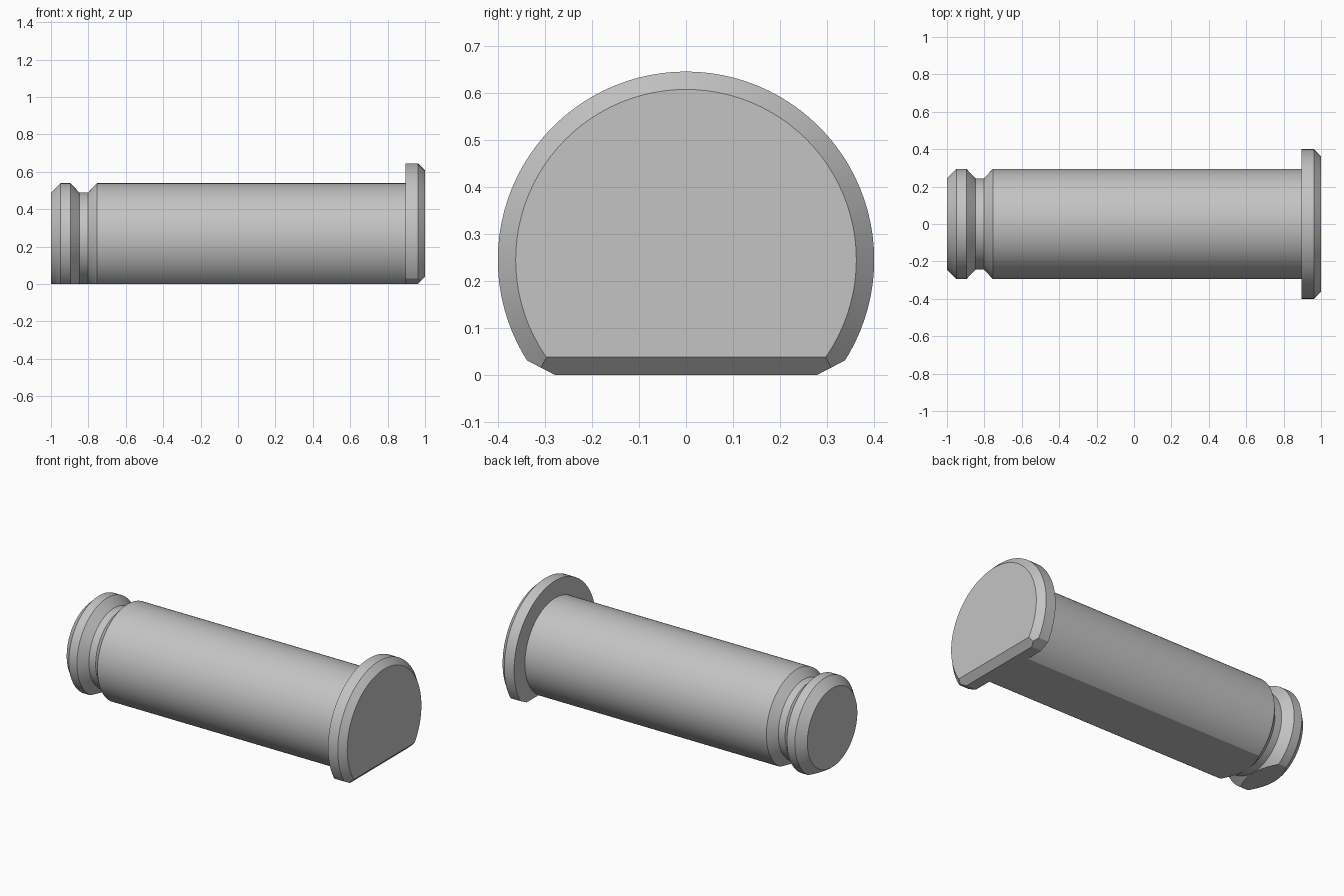
import bpy, bmesh, math
from mathutils import Vector

cube = bpy.data.objects.get("Cube")
if cube:
    bpy.data.objects.remove(cube, do_unlink=True)

AXIS_Z = 0.245
SEGMENTS = 96

steel = bpy.data.materials.new("grey steel")
steel.use_nodes = True
grey = (0.55, 0.55, 0.55, 1)
steel.diffuse_color = grey
steel.node_tree.nodes["Principled BSDF"].inputs["Base Color"].default_value = grey


def turned_part(name, profile, cuts):
    """Turn (x, radius) points around the x axis, then slice off flats given as (point, outward normal)."""
    bm = bmesh.new()
    rings = []
    for x, r in profile:
        angles = [2 * math.pi * i / SEGMENTS for i in range(SEGMENTS)]
        rings.append([bm.verts.new((x, r * math.sin(a), AXIS_Z + r * math.cos(a))) for a in angles])
    for a, b in zip(rings, rings[1:]):
        for i in range(SEGMENTS):
            j = (i + 1) % SEGMENTS
            bm.faces.new((a[i], a[j], b[j], b[i]))
    bm.faces.new(rings[0])
    bm.faces.new(rings[-1])
    for point, normal in cuts:
        bmesh.ops.bisect_plane(bm, geom=bm.verts[:] + bm.edges[:] + bm.faces[:], dist=1e-5,
                               plane_co=Vector(point), plane_no=Vector(normal).normalized(),
                               clear_outer=True)
        bmesh.ops.holes_fill(bm, edges=[e for e in bm.edges if e.is_boundary], sides=0)
    bmesh.ops.recalc_face_normals(bm, faces=bm.faces[:])
    mesh = bpy.data.meshes.new(name)
    bm.to_mesh(mesh)
    bm.free()
    mesh.materials.append(steel)
    obj = bpy.data.objects.new(name, mesh)
    bpy.context.collection.objects.link(obj)
    bpy.ops.object.select_all(action='DESELECT')
    obj.select_set(True)
    bpy.context.view_layer.objects.active = obj
    bpy.ops.object.shade_smooth_by_angle(angle=math.radians(20))
    return obj


bottom_flat = ((0, 0, 0), (0, 0, -1))

# Shaft with chamfered tip, retaining groove and flat underside
turned_part("shaft",
            [(-1, 0.244), (-0.95, 0.294), (-0.895, 0.294), (-0.848, 0.244),
             (-0.802, 0.244), (-0.755, 0.294), (0.9, 0.294)],
            [bottom_flat])

# Head with chamfered rim, flat underside and bevelled lower edges
side_bevels = [((0, s * 0.278, 0), (0, s * 0.03, -0.058)) for s in (-1, 1)]
end_bevel = ((0.962, 0, 0), (1, 0, -1))
turned_part("head", [(0.895, 0.4), (0.962, 0.4), (1, 0.362)],
            [bottom_flat, *side_bevels, end_bevel])
